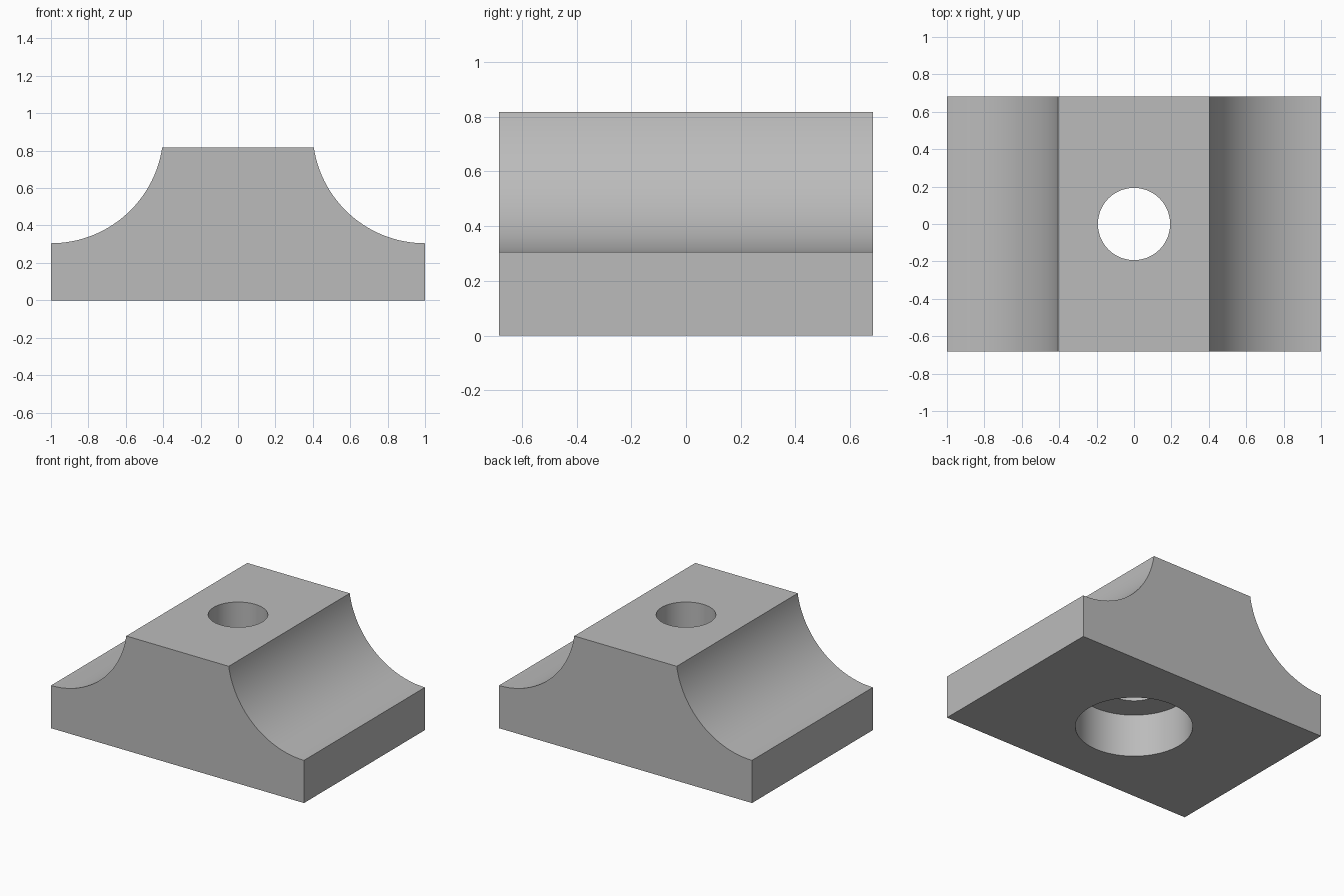
import bpy
import bmesh
from math import cos, sin, asin, pi, radians

cube = bpy.data.objects.get("Cube")
if cube:
    bpy.data.objects.remove(cube, do_unlink=True)

HALF_DEPTH = 0.683
BASE_TOP, TOP = 0.305, 0.818
TOP_HALF = 0.405
STEPS = 32

grey = bpy.data.materials.new("plain grey")
grey.use_nodes = True
colour = (0.5, 0.5, 0.5, 1)
grey.diffuse_color = colour
grey.node_tree.nodes["Principled BSDF"].inputs["Base Color"].default_value = colour


def extruded_block(name, profile):
    """Extrude a front outline along y."""
    bm = bmesh.new()
    face = bm.faces.new([bm.verts.new((x, -HALF_DEPTH, z)) for x, z in profile])
    result = bmesh.ops.extrude_face_region(bm, geom=[face])
    verts = [v for v in result["geom"] if isinstance(v, bmesh.types.BMVert)]
    bmesh.ops.translate(bm, verts=verts, vec=(0, 2 * HALF_DEPTH, 0))
    bmesh.ops.recalc_face_normals(bm, faces=bm.faces)
    mesh = bpy.data.meshes.new(name)
    bm.to_mesh(mesh)
    bm.free()
    obj = bpy.data.objects.new(name, mesh)
    bpy.context.collection.objects.link(obj)
    return obj


def cut_hole(target, name, radius, bottom, top):
    """Cut an upright round hole through the target."""
    bpy.ops.mesh.primitive_cylinder_add(
        vertices=96, radius=radius, depth=top - bottom,
        location=(0, 0, (top + bottom) / 2))
    cutter = bpy.context.object
    cutter.name = name
    cutter.hide_render = True
    cutter.data.materials.append(grey)
    mod = target.modifiers.new(name, "BOOLEAN")
    mod.operation = "DIFFERENCE"
    mod.solver = "EXACT"
    mod.object = cutter
    bpy.context.view_layer.objects.active = target
    bpy.ops.object.modifier_apply(modifier=mod.name)
    bpy.data.objects.remove(cutter, do_unlink=True)


# Concave flank: an arc that runs level into the outer edge of the base
run, rise = 1 - TOP_HALF, TOP - BASE_TOP
radius = (run ** 2 + rise ** 2) / (2 * rise)
sweep = asin(run / radius)
if rise > radius:
    sweep = pi - sweep
flank = []
for i in range(STEPS + 1):
    a = sweep * i / STEPS
    flank.append((1 - radius * sin(a), BASE_TOP + radius * (1 - cos(a))))

# Clamp body with mirrored flanks
right_half = [(1, 0)] + flank
left_half = [(-x, z) for x, z in reversed(right_half)]
body = extruded_block("clamp_body", right_half + left_half)
body.data.materials.append(grey)

# Bolt hole and the wider recess beneath it
cut_hole(body, "recess_cutter", 0.378, -0.2, BASE_TOP)
cut_hole(body, "bolt_hole_cutter", 0.193, 0.1, 1)

bpy.ops.object.select_all(action="DESELECT")
body.select_set(True)
bpy.context.view_layer.objects.active = body
bpy.ops.object.shade_smooth_by_angle(angle=radians(30))
